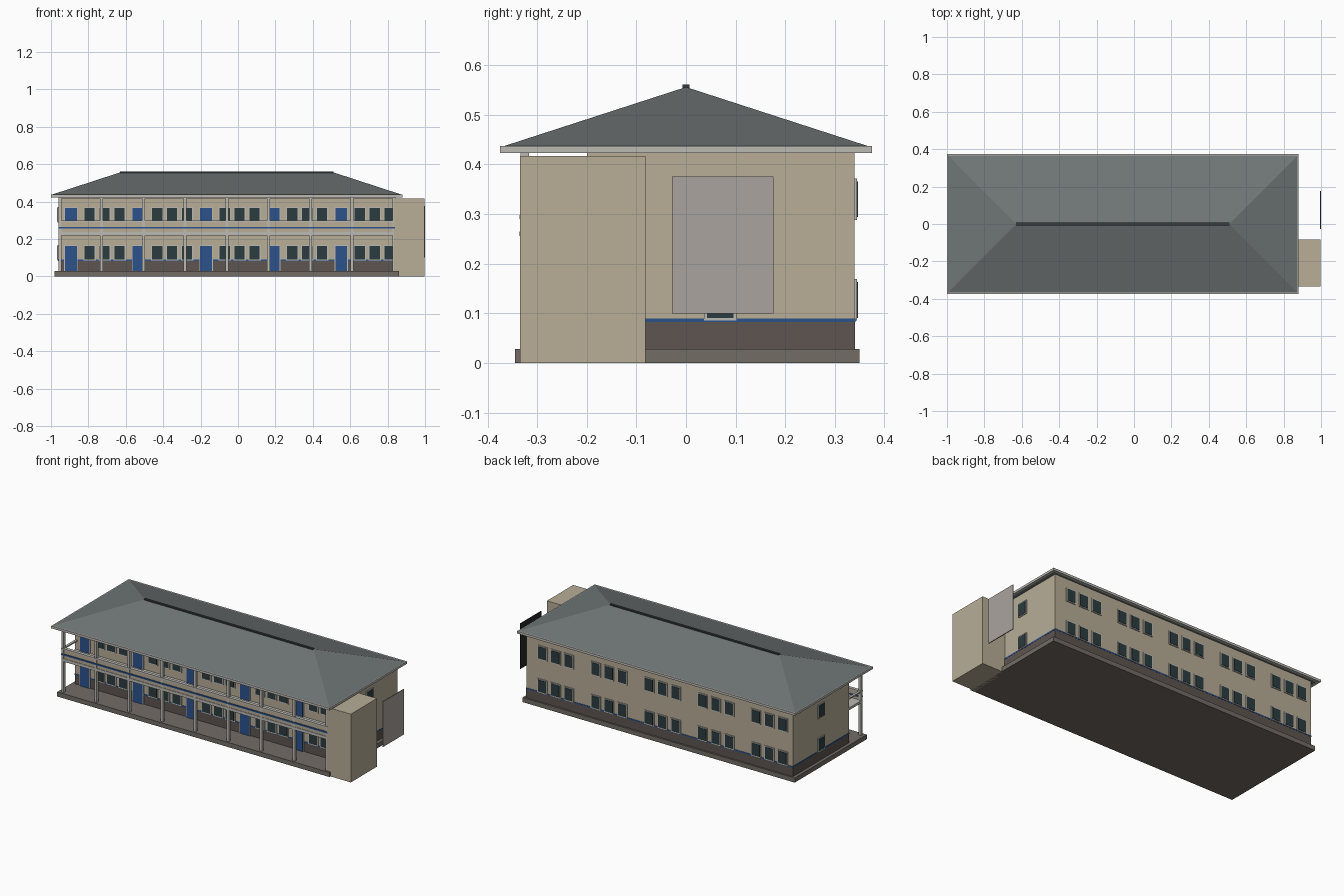
import bpy, bmesh

if "Cube" in bpy.data.objects:
    bpy.data.objects.remove(bpy.data.objects["Cube"])


def material(name, rgb):
    m = bpy.data.materials.new(name)
    m.diffuse_color = (*rgb, 1)
    m.use_nodes = True
    m.node_tree.nodes["Principled BSDF"].inputs["Base Color"].default_value = m.diffuse_color
    return m


WALL = material("beige_plaster", (0.48, 0.42, 0.31))
ROOF = material("slate_roof", (0.16, 0.18, 0.18))
DARK = material("dark_ridge", (0.04, 0.045, 0.045))
DADO = material("brown_dado", (0.11, 0.09, 0.08))
BLUE = material("blue_paint", (0.025, 0.085, 0.26))
GLASS = material("dark_glass", (0.025, 0.045, 0.05))
TRIM = material("pale_trim", (0.50, 0.49, 0.45))
BASE = material("concrete", (0.17, 0.15, 0.13))
PANEL = material("grey_panel", (0.40, 0.37, 0.34))
BACK = material("panel_back", (0.02, 0.02, 0.02))


def make(name, bm, mat):
    bmesh.ops.recalc_face_normals(bm, faces=bm.faces[:])
    me = bpy.data.meshes.new(name)
    bm.to_mesh(me)
    bm.free()
    me.materials.append(mat)
    ob = bpy.data.objects.new(name, me)
    bpy.context.collection.objects.link(ob)
    return ob


def boxes(name, mat, *spans):
    """One object from boxes given as (x0, x1, y0, y1, z0, z1)."""
    bm = bmesh.new()
    for x0, x1, y0, y1, z0, z1 in spans:
        vs = bmesh.ops.create_cube(bm, size=1)["verts"]
        for v in vs:
            v.co.x = x1 if v.co.x > 0 else x0
            v.co.y = y1 if v.co.y > 0 else y0
            v.co.z = z1 if v.co.z > 0 else z0
    return make(name, bm, mat)


# Main block
L, R, F, B = -0.96, 0.84, -0.20, 0.34
boxes("plinth", BASE, (-0.98, 0.86, -0.345, 0.35, 0, 0.028))
boxes("main_walls", WALL, (L, R, F, B, 0.028, 0.43))
e = 0.001
boxes("dado", DADO, (L - e, R + e, F - e, B + e, 0.028, 0.082))
e = 0.002
boxes("blue_stripe", BLUE, (L - e, R + e, F - e, B + e, 0.082, 0.09))

# Stair tower and free-standing side screen
boxes("stair_tower", WALL, (0.835, 0.997, -0.335, -0.082, 0, 0.417))
boxes("side_screen", PANEL, (0.997, 1.0, -0.028, 0.176, 0.1, 0.376))
boxes("side_screen_back", BACK, (0.995, 0.997, -0.028, 0.176, 0.1, 0.376))

# Roof: hipped shell, fascia, soffit, ridge cap
bm = bmesh.new()
eave = [bm.verts.new(p) for p in ((-0.995, -0.367, 0.437), (0.875, -0.367, 0.437),
                                  (0.875, 0.367, 0.437), (-0.995, 0.367, 0.437))]
r0, r1 = bm.verts.new((-0.63, 0, 0.556)), bm.verts.new((0.51, 0, 0.556))
a, b, c, d = eave
for f in ((a, b, r1, r0), (b, c, r1), (c, d, r0, r1), (d, a, r0), (d, c, b, a)):
    bm.faces.new(f)
make("hip_roof", bm, ROOF)
boxes("soffit", ROOF, (-0.985, 0.865, -0.36, 0.36, 0.427, 0.436))
boxes("fascia", TRIM,
      (-1, 0.88, -0.375, -0.36, 0.423, 0.437), (-1, 0.88, 0.36, 0.375, 0.423, 0.437),
      (-1, -0.985, -0.36, 0.36, 0.423, 0.437), (0.865, 0.88, -0.36, 0.36, 0.423, 0.437))
boxes("ridge_cap", DARK, (-0.63, 0.51, -0.007, 0.007, 0.551, 0.561))

# Veranda: columns, upper walkway, parapet, rails
pitch = 1.786 / 8
cols = [-0.953 + i * pitch for i in range(9)]
boxes("veranda_columns", TRIM,
      *[(x - 0.008, x + 0.008, -0.333, -0.317, 0.028, 0.428) for x in cols])
boxes("veranda_beam", TRIM, (L, R, -0.334, -0.316, 0.416, 0.428),
      (L, R, -0.334, -0.316, 0.218, 0.236))
boxes("walkway_slab", TRIM, (L, R, -0.33, F, 0.225, 0.24))
boxes("parapet", WALL, (L, R, -0.331, -0.321, 0.236, 0.292))
boxes("parapet_stripe", BLUE, (L, R, -0.336, -0.318, 0.256, 0.265))
boxes("handrail", TRIM, (L, R, -0.336, -0.316, 0.29, 0.298),
      (L, L + 0.014, -0.32, F, 0.29, 0.298))

# Doors and windows: five rooms on two floors
frames, panes, doors, door_frames = [], [], [], []


def window(side, u, z0):
    for out, hw, rim, lst in ((0.005, 0.033, 0, frames), (0.007, 0.027, 0.006, panes)):
        lo, hi = z0 + rim, z0 + 0.084 - rim
        if side == "front":
            lst.append((u - hw, u + hw, F - out, F, lo, hi))
        elif side == "back":
            lst.append((u - hw, u + hw, B, B + out, lo, hi))
        elif side == "left":
            lst.append((L - out, L, u - hw, u + hw, lo, hi))
        else:
            lst.append((R, R + out, u - hw, u + hw, lo, hi))


for floor, sill in ((0.028, 0.085), (0.24, 0.288)):
    top = sill + 0.078
    for i in range(5):
        x = -0.893 + i * 0.361
        doors.append((x - 0.031, x + 0.031, F - 0.007, F, floor, top))
        door_frames.append((x - 0.036, x + 0.036, F - 0.005, F, floor, top + 0.005))
        for dx in (0.10, 0.18, 0.26):
            window("front", x + dx, sill)
        for dx in (0, 0.09, 0.18):
            window("back", x + dx, sill)
    window("left", 0.069, sill)
    window("right", 0.069, sill)
boxes("window_frames", TRIM, *frames)
boxes("window_panes", GLASS, *panes)
boxes("door_frames", TRIM, *door_frames)
boxes("doors", BLUE, *doors)
